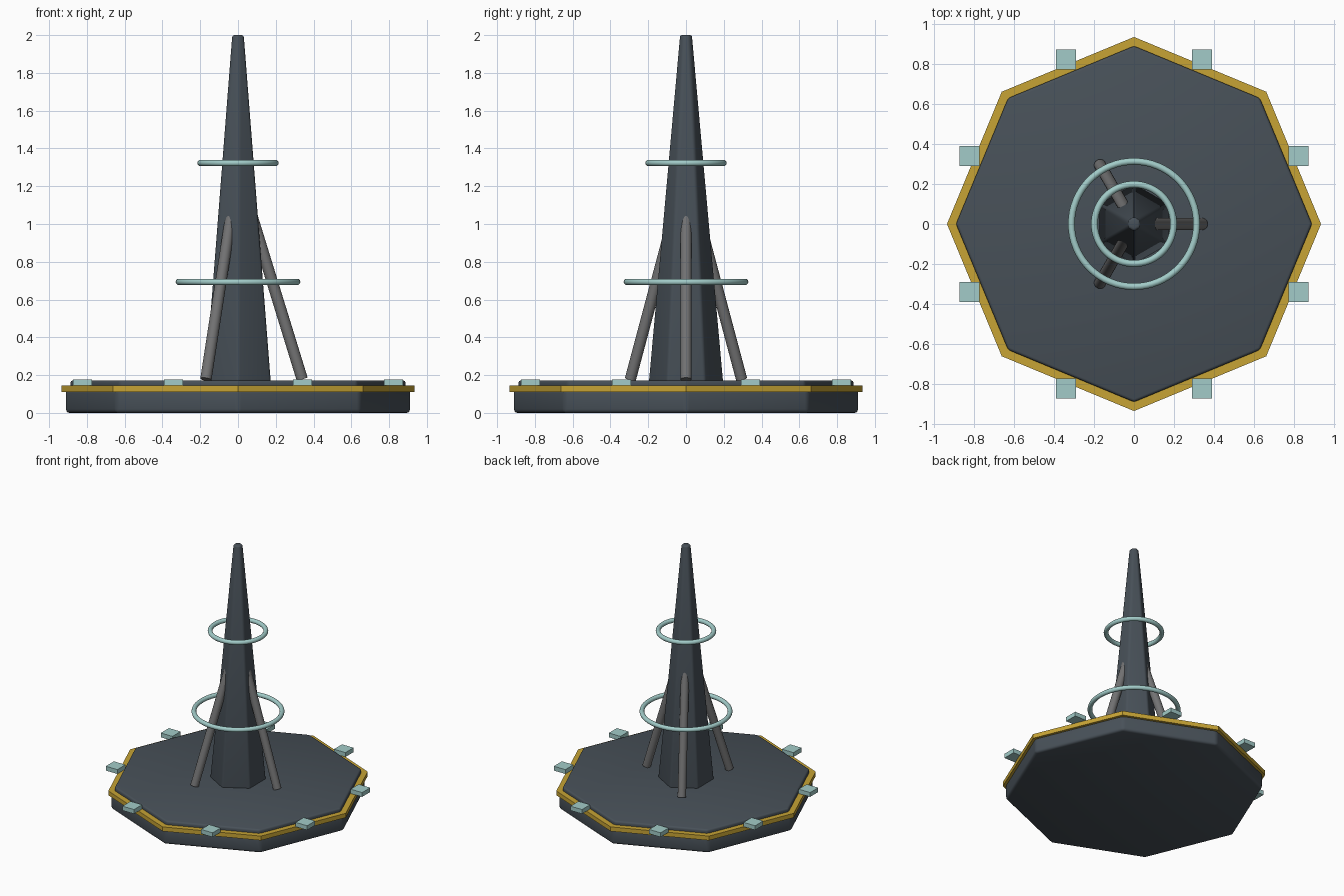
import bpy, bmesh, math
from mathutils import Vector, Matrix

if "Cube" in bpy.data.objects:
    bpy.data.objects.remove(bpy.data.objects["Cube"])


def material(name, rgb):
    m = bpy.data.materials.new(name)
    m.diffuse_color = (*rgb, 1)
    m.use_nodes = True
    m.node_tree.nodes["Principled BSDF"].inputs["Base Color"].default_value = m.diffuse_color
    return m


SLATE = material("slate", (0.064, 0.081, 0.098))
GOLD = material("gold", (0.57, 0.37, 0.035))
STEEL = material("steel grey", (0.17, 0.17, 0.172))
TEAL = material("pale teal", (0.36, 0.60, 0.58))


def finish(bm, name, mat, smooth=True):
    bmesh.ops.recalc_face_normals(bm, faces=bm.faces)
    mesh = bpy.data.meshes.new(name)
    bm.to_mesh(mesh)
    bm.free()
    ob = bpy.data.objects.new(name, mesh)
    bpy.context.collection.objects.link(ob)
    mesh.materials.append(mat)
    if smooth:
        bpy.ops.object.select_all(action='DESELECT')
        ob.select_set(True)
        bpy.context.view_layer.objects.active = ob
        bpy.ops.object.shade_smooth_by_angle(angle=math.radians(35))
    return ob


def prism(name, sides, r1, r2, z0, z1, mat, bevel=0.0, start=0.0):
    """Upright n-sided frustum with optional rounded edges."""
    bm = bmesh.new()
    loops = []
    for r, z in ((r1, z0), (r2, z1)):
        angles = [start + 2 * math.pi * i / sides for i in range(sides)]
        loops.append([bm.verts.new((r * math.cos(a), r * math.sin(a), z)) for a in angles])
    low, high = loops
    bm.faces.new(low[::-1])
    bm.faces.new(high)
    for i in range(sides):
        j = (i + 1) % sides
        bm.faces.new((low[i], low[j], high[j], high[i]))
    if bevel:
        bmesh.ops.bevel(bm, geom=bm.edges[:], offset=bevel, segments=3,
                        profile=0.5, affect='EDGES', clamp_overlap=True)
    return finish(bm, name, mat, smooth=bevel > 0)


def rod(name, a, b, radius, mat):
    a, b = Vector(a), Vector(b)
    d = b - a
    bm = bmesh.new()
    bmesh.ops.create_cone(bm, cap_ends=True, segments=20, radius1=radius, radius2=radius,
                          depth=d.length,
                          matrix=Matrix.Translation((a + b) / 2) @ d.to_track_quat('Z', 'Y').to_matrix().to_4x4())
    return finish(bm, name, mat)


def ring(name, major, minor, z, mat):
    bpy.ops.mesh.primitive_torus_add(major_radius=major, minor_radius=minor, location=(0, 0, z),
                                     major_segments=64, minor_segments=12)
    ob = bpy.context.object
    ob.name = name
    ob.data.materials.append(mat)
    bpy.ops.object.shade_smooth()


# Octagonal base, gold trim band and deck
prism("base", 8, 0.915, 0.915, 0.0, 0.125, SLATE, 0.02)
prism("gold_trim", 8, 0.935, 0.935, 0.11, 0.144, GOLD)
prism("deck", 8, 0.89, 0.89, 0.12, 0.172, SLATE, 0.014)

# Six-sided tapering spire
prism("spire", 6, 0.2, 0.035, 0.165, 2.0, SLATE, 0.012, math.pi / 2)

# Three leaning struts
for i in range(3):
    a = 2 * math.pi * i / 3
    c, s = math.cos(a), math.sin(a)
    rod(f"strut_{i + 1}", (0.34 * c, 0.34 * s, 0.178), (0.05 * c, 0.05 * s, 1.12), 0.03, STEEL)

# Floating rings
ring("lower_ring", 0.313, 0.017, 0.693, TEAL)
ring("upper_ring", 0.198, 0.017, 1.323, TEAL)

# Eight square rim pads
for i in range(8):
    a = math.pi / 8 + i * math.pi / 4
    bm = bmesh.new()
    bmesh.ops.create_cube(bm, size=1, matrix=Matrix.Translation(
        (0.89 * math.cos(a), 0.89 * math.sin(a), 0.161)) @ Matrix.Diagonal((0.1, 0.1, 0.034, 1)))
    finish(bm, f"rim_pad_{i + 1}", TEAL, smooth=False)
